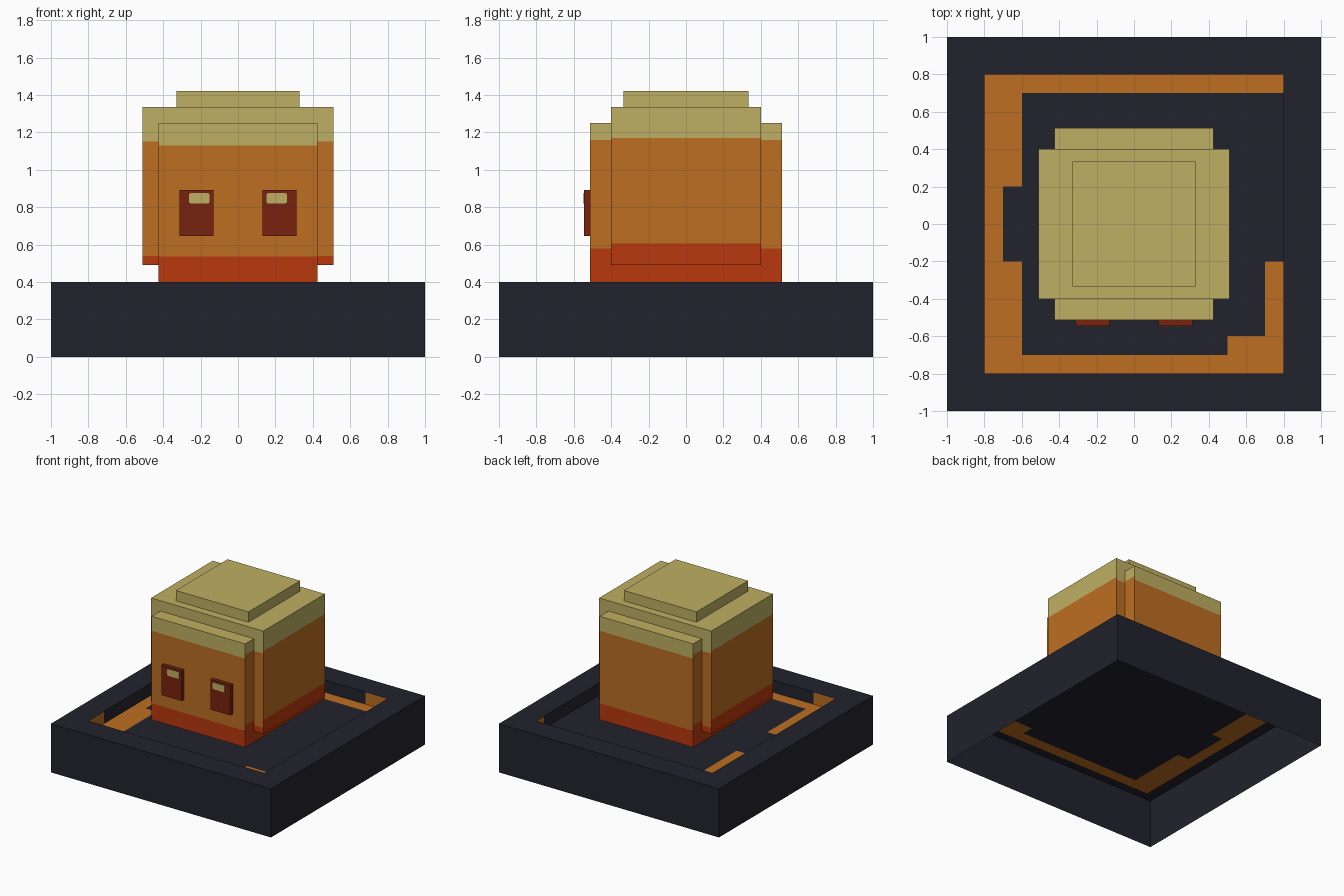
import bpy, bmesh
from mathutils import Vector

if "Cube" in bpy.data.objects:
    bpy.data.objects.remove(bpy.data.objects["Cube"])


def material(name, hex_code):
    srgb = [int(hex_code[i:i + 2], 16) / 255 for i in (0, 2, 4)]
    colour = [((c + 0.055) / 1.055) ** 2.4 for c in srgb] + [1]
    mat = bpy.data.materials.new(name)
    mat.use_nodes = True
    mat.diffuse_color = colour
    mat.node_tree.nodes["Principled BSDF"].inputs["Base Color"].default_value = colour
    return mat


DARK, ORANGE, RED, CREAM, MAROON = range(5)
MATERIALS = [material("charcoal", "22222D"), material("orange", "BC6E22"),
             material("red", "BA380D"), material("cream", "BFAF63"),
             material("maroon", "78220E")]


def face(bm, points, facing, mat):
    """Add one flat face that looks along the facing direction."""
    f = bm.faces.new([bm.verts.new(p) for p in points])
    f.normal_update()
    if f.normal.dot(Vector(facing)) < 0:
        f.normal_flip()
    f.material_index = mat


def wall(bm, axis, side, dist, a, b, low, high, mat, inward=False):
    """Upright rectangle on axis 0 (x) or 1 (y), running from a to b."""
    points = []
    for t, z in ((a, low), (b, low), (b, high), (a, high)):
        points.append((side * dist, t, z) if axis == 0 else (t, side * dist, z))
    way = -side if inward else side
    face(bm, points, (way, 0, 0) if axis == 0 else (0, way, 0), mat)


def flat(bm, x0, x1, y0, y1, z, up, mat):
    face(bm, [(x0, y0, z), (x1, y0, z), (x1, y1, z), (x0, y1, z)], (0, 0, up), mat)


def finish(bm, name):
    bmesh.ops.remove_doubles(bm, verts=bm.verts, dist=0.0001)
    mesh = bpy.data.meshes.new(name)
    bm.to_mesh(mesh)
    bm.free()
    for m in MATERIALS:
        mesh.materials.append(m)
    obj = bpy.data.objects.new(name, mesh)
    bpy.context.collection.objects.link(obj)
    return obj


# Hollow base: outer walls, top rim and recess walls
RIM, HOLE, TOP, FLOOR = 1.0, 0.8, 0.4, 0.3
bm = bmesh.new()
for side in (-1, 1):
    for axis in (0, 1):
        wall(bm, axis, side, RIM, -RIM, RIM, 0, TOP, DARK)
    y0, y1 = sorted((side * HOLE, side * RIM))
    flat(bm, -RIM, RIM, y0, y1, TOP, 1, DARK)
    flat(bm, y0, y1, -HOLE, HOLE, TOP, 1, DARK)

# Recess walls each have a short orange stretch at one corner
for axis, side, start, end, split in ((0, -1, -HOLE, HOLE, -0.6), (1, -1, -HOLE, HOLE, -0.6),
                                      (1, 1, HOLE, -HOLE, 0.6), (0, 1, HOLE, -HOLE, 0.7)):
    wall(bm, axis, side, HOLE, start, split, FLOOR, TOP, ORANGE, True)
    wall(bm, axis, side, HOLE, split, end, FLOOR, TOP, DARK, True)
finish(bm, "base_frame")


# Recessed floor with a stepped orange border
def floor_colour(x, y):
    border = (x < -0.7 or (x < -0.6 and abs(y) > 0.2) or abs(y) > 0.7
              or (x > 0.7 and y < -0.2) or (x > 0.5 and y < -0.6))
    return ORANGE if border else DARK


bm = bmesh.new()
for i in range(-8, 8):
    for j in range(-8, 8):
        x, y = i / 10, j / 10
        flat(bm, x, x + 0.1, y, y + 0.1, FLOOR, 1, floor_colour(x + 0.05, y + 0.05))
finish(bm, "base_floor")


# Body blocks with red, orange and cream bands on each wall
def banded_block(name, hx, hy, low, high, side_bands, front_bands):
    bm = bmesh.new()
    for axis, bands, dist, half in ((0, side_bands, hx, hy), (1, front_bands, hy, hx)):
        levels = [low, *bands, high]
        for side in (-1, 1):
            for z0, z1, mat in zip(levels, levels[1:], (RED, ORANGE, CREAM)):
                wall(bm, axis, side, dist, -half, half, z0, z1, mat)
    flat(bm, -hx, hx, -hy, hy, high, 1, CREAM)
    flat(bm, -hx, hx, -hy, hy, low, -1, RED)
    finish(bm, name)


banded_block("body_wide_block", 0.51, 0.40, 0.49, 1.335, (0.605, 1.17), (0.54, 1.15))
banded_block("body_deep_block", 0.425, 0.513, 0.40, 1.25, (0.58, 1.16), (0.535, 1.13))
banded_block("body_top_block", 0.33, 0.335, 0.56, 1.42, (0.7, 1.2), (0.7, 1.2))


# Eyes with a small clipped-corner glint
def box(bm, x0, x1, y0, y1, z0, z1, mat):
    made = bmesh.ops.create_cube(bm, size=1)["verts"]
    for v in made:
        v.co = (x0 if v.co.x < 0 else x1, y0 if v.co.y < 0 else y1,
                z0 if v.co.z < 0 else z1)
    for f in {f for v in made for f in v.link_faces}:
        f.material_index = mat


for name, side in (("left", 1), ("right", -1)):
    bm = bmesh.new()
    x0, x1 = sorted((side * 0.13, side * 0.312))
    box(bm, x0, x1, -0.545, -0.51, 0.645, 0.892, MAROON)
    finish(bm, name + "_eye")

    bm = bmesh.new()
    x0, x1 = sorted((side * 0.152, side * 0.262))
    box(bm, x0, x1, -0.547, -0.543, 0.82, 0.875, CREAM)
    corners = [e for e in bm.edges if abs((e.verts[0].co - e.verts[1].co).y) > 0.001]
    bmesh.ops.bevel(bm, geom=corners, offset=0.009, segments=2, profile=0.5,
                    affect="EDGES", material=CREAM)
    finish(bm, name + "_eye_glint")
